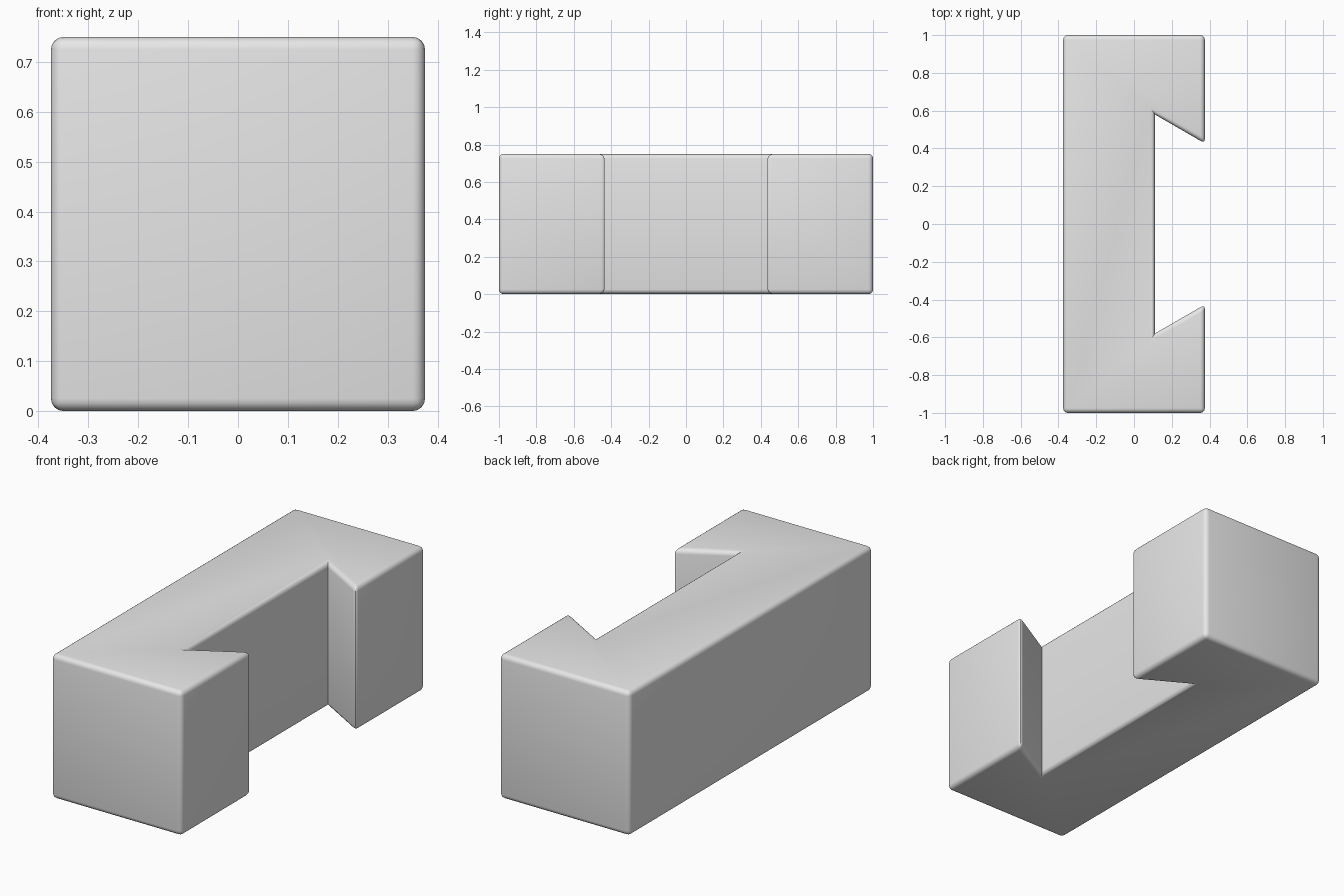
import bpy, bmesh
from mathutils import Vector

cube = bpy.data.objects.get("Cube")
if cube:
    bpy.data.objects.remove(cube, do_unlink=True)

HALF_X, HALF_Y, HEIGHT = 0.375, 1.0, 0.75
FLOOR_X, FLOOR_Y, TIP_Y = 0.11, 0.58, 0.427
BEVEL = 0.025

grey = bpy.data.materials.new("plain grey")
grey.use_nodes = True
colour = (0.8, 0.8, 0.8, 1)
grey.diffuse_color = colour
grey.node_tree.nodes["Principled BSDF"].inputs["Base Color"].default_value = colour

# Half of the dovetail outline, mirrored for the other end
half = [(-HALF_X, HALF_Y), (HALF_X, HALF_Y), (HALF_X, TIP_Y), (FLOOR_X, FLOOR_Y)]
outline = half + [(x, -y) for x, y in reversed(half)]

# Extrude the outline upwards
bm = bmesh.new()
base = bm.faces.new([bm.verts.new((x, y, 0)) for x, y in outline])
top = bmesh.ops.extrude_face_region(bm, geom=[base])["geom"]
bmesh.ops.translate(bm, vec=Vector((0, 0, HEIGHT)),
                    verts=[g for g in top if isinstance(g, bmesh.types.BMVert)])
bmesh.ops.recalc_face_normals(bm, faces=bm.faces)

# Round every outer edge, leaving the two inner notch corners crisp
bm.normal_update()
outer = [e for e in bm.edges if e.is_convex]
bmesh.ops.bevel(bm, geom=outer, offset=BEVEL, offset_type='OFFSET', segments=4,
                profile=0.5, affect='EDGES', clamp_overlap=True)
bmesh.ops.recalc_face_normals(bm, faces=bm.faces)

mesh = bpy.data.meshes.new("dovetail_block")
bm.to_mesh(mesh)
bm.free()
mesh.materials.append(grey)
block = bpy.data.objects.new("dovetail_block", mesh)
bpy.context.collection.objects.link(block)

# Smooth the rounded edges
bpy.ops.object.select_all(action='DESELECT')
block.select_set(True)
bpy.context.view_layer.objects.active = block
bpy.ops.object.shade_smooth_by_angle(angle=0.6)
